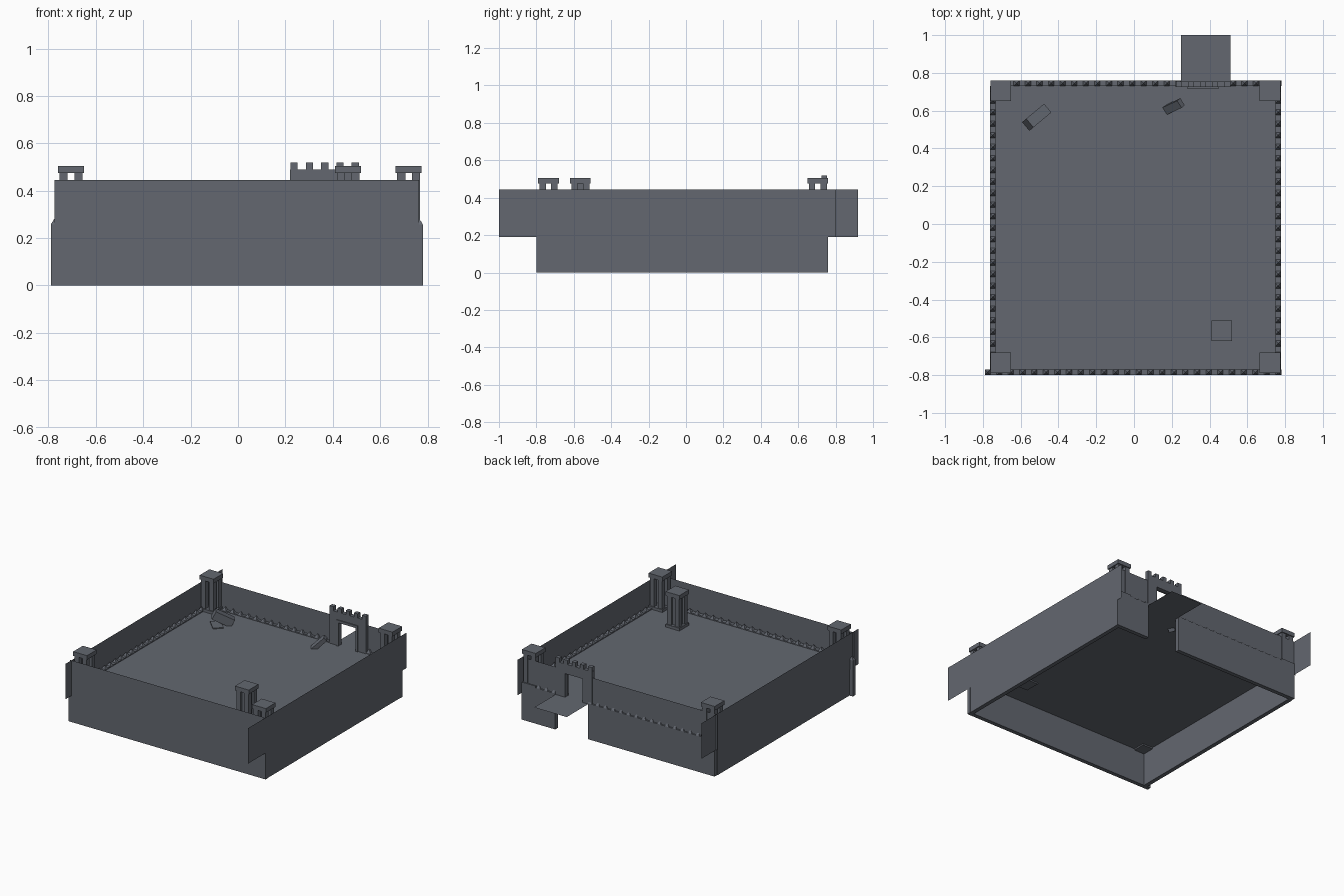
import bpy, bmesh, math
from mathutils import Matrix, Vector, Euler

if "Cube" in bpy.data.objects:
    bpy.data.objects.remove(bpy.data.objects["Cube"])

stone = bpy.data.materials.new("grey_stone")
stone.diffuse_color = (0.125, 0.137, 0.162, 1)
stone.use_nodes = True
stone.node_tree.nodes["Principled BSDF"].inputs["Base Color"].default_value = stone.diffuse_color


def finish(name, bm):
    mesh = bpy.data.meshes.new(name)
    bm.to_mesh(mesh)
    bm.free()
    mesh.materials.append(stone)
    ob = bpy.data.objects.new(name, mesh)
    bpy.context.collection.objects.link(ob)
    return ob


def add_box(bm, lo, hi, rot=None):
    lo, hi = Vector(lo), Vector(hi)
    m = Matrix.Translation((lo + hi) / 2)
    if rot:
        m = m @ Euler([math.radians(a) for a in rot]).to_matrix().to_4x4()
    bmesh.ops.create_cube(bm, size=1, matrix=m @ Matrix.Diagonal((*(hi - lo), 1)))


def add_sheet(bm, *pts):
    bm.faces.new([bm.verts.new(p) for p in pts])


def add_tooth(bm, x, y, z=0.258, w=0.03, h=0.024):
    m = Matrix.Translation((x, y, z + h / 2)) @ Matrix.Rotation(math.pi / 4, 4, 'Z')
    bmesh.ops.create_cone(bm, cap_ends=True, segments=4, radius1=w / 2 ** 0.5,
                          radius2=0, depth=h, matrix=m)


def base_wall(name, x0, x1, y0, y1):
    # low wall with a row of pyramid teeth along its top
    bm = bmesh.new()
    add_box(bm, (x0, y0, 0), (x1, y1, 0.258))
    along_x = x1 - x0 > y1 - y0
    length = (x1 - x0) if along_x else (y1 - y0)
    n = max(2, round((length - 0.03) / 0.062))
    for i in range(n + 1):
        t = 0.015 + (length - 0.03) * i / n
        if along_x:
            add_tooth(bm, x0 + t, (y0 + y1) / 2)
        else:
            add_tooth(bm, (x0 + x1) / 2, y0 + t)
    finish(name, bm)


base_wall("front_base_wall", -0.79, 0.78, -0.80, -0.77)
base_wall("back_base_wall_long", -0.76, 0.25, 0.73, 0.76)
base_wall("back_base_wall_short", 0.51, 0.78, 0.73, 0.76)
base_wall("left_base_wall", -0.763, -0.733, -0.77, 0.73)
base_wall("right_base_wall", 0.748, 0.778, -0.77, 0.73)

# thin floor and landing outside the gate
bm = bmesh.new()
add_sheet(bm, (-0.76, -0.8, 0.25), (0.775, -0.8, 0.25), (0.775, 0.76, 0.25), (-0.76, 0.76, 0.25))
finish("courtyard_floor", bm)
bm = bmesh.new()
add_sheet(bm, (0.25, 0.76, 0.25), (0.51, 0.76, 0.25), (0.51, 1.0, 0.25), (0.25, 1.0, 0.25))
finish("gate_landing", bm)


def wall_sheet(name, a, b):
    # paper-thin upper wall between two plan points
    bm = bmesh.new()
    add_sheet(bm, (*a, 0.19), (*b, 0.19), (*b, 0.445), (*a, 0.445))
    finish(name, bm)


wall_sheet("front_upper_wall", (-0.775, -0.802), (0.765, -0.802))
wall_sheet("right_upper_wall", (0.78, -1.0), (0.78, 0.80))
wall_sheet("left_upper_wall", (-0.766, -0.87), (-0.766, 0.92))
wall_sheet("back_upper_wall_long", (0.25, 0.75), (-0.775, 0.75))
wall_sheet("back_upper_wall_short", (0.765, 0.75), (0.51, 0.75))


def pillar(name, x, y, core=False):
    # base slab, four posts and a cap
    bm = bmesh.new()
    add_box(bm, (x - .055, y - .055, .24), (x + .055, y + .055, .27))
    for sx in (-1, 1):
        for sy in (-1, 1):
            cx, cy = x + sx * .031, y + sy * .031
            add_box(bm, (cx - .017, cy - .017, .27), (cx + .017, cy + .017, .475))
    if core:
        add_box(bm, (x - .032, y - .032, .27), (x + .032, y + .032, .475))
    add_box(bm, (x - .055, y - .055, .475), (x + .055, y + .055, .505))
    finish(name, bm)


pillar("pillar_back_left", -0.705, 0.705)
pillar("pillar_back_right", 0.72, 0.705)
pillar("pillar_front_left", -0.705, -0.735)
pillar("pillar_front_right", 0.72, -0.735)
pillar("free_pillar", 0.465, -0.565, core=True)

# crenellated gate with a raised surround
bm = bmesh.new()
add_box(bm, (0.22, 0.725, 0.25), (0.295, 0.755, 0.49))
add_box(bm, (0.435, 0.725, 0.25), (0.51, 0.755, 0.49))
add_box(bm, (0.295, 0.725, 0.42), (0.435, 0.755, 0.49))
for i in range(5):
    x = 0.222 + i * 0.0645
    add_box(bm, (x, 0.725, 0.49), (x + 0.03, 0.755, 0.52))
add_box(bm, (0.28, 0.718, 0.25), (0.297, 0.726, 0.436))
add_box(bm, (0.433, 0.718, 0.25), (0.45, 0.726, 0.436))
add_box(bm, (0.28, 0.718, 0.418), (0.45, 0.726, 0.436))
finish("gate", bm)

# broken column and loose rubble
bm = bmesh.new()
add_box(bm, (-0.595, 0.495, 0.243), (-0.485, 0.565, 0.256), (0, 0, -45))
finish("broken_column_base", bm)
bm = bmesh.new()
add_box(bm, (-0.585, 0.535, 0.265), (-0.445, 0.595, 0.325), (0, 28, 40))
finish("fallen_column", bm)
bm = bmesh.new()
add_box(bm, (0.15, 0.60, 0.27), (0.27, 0.645, 0.30), (10, -45, 25))
finish("leaning_block", bm)
